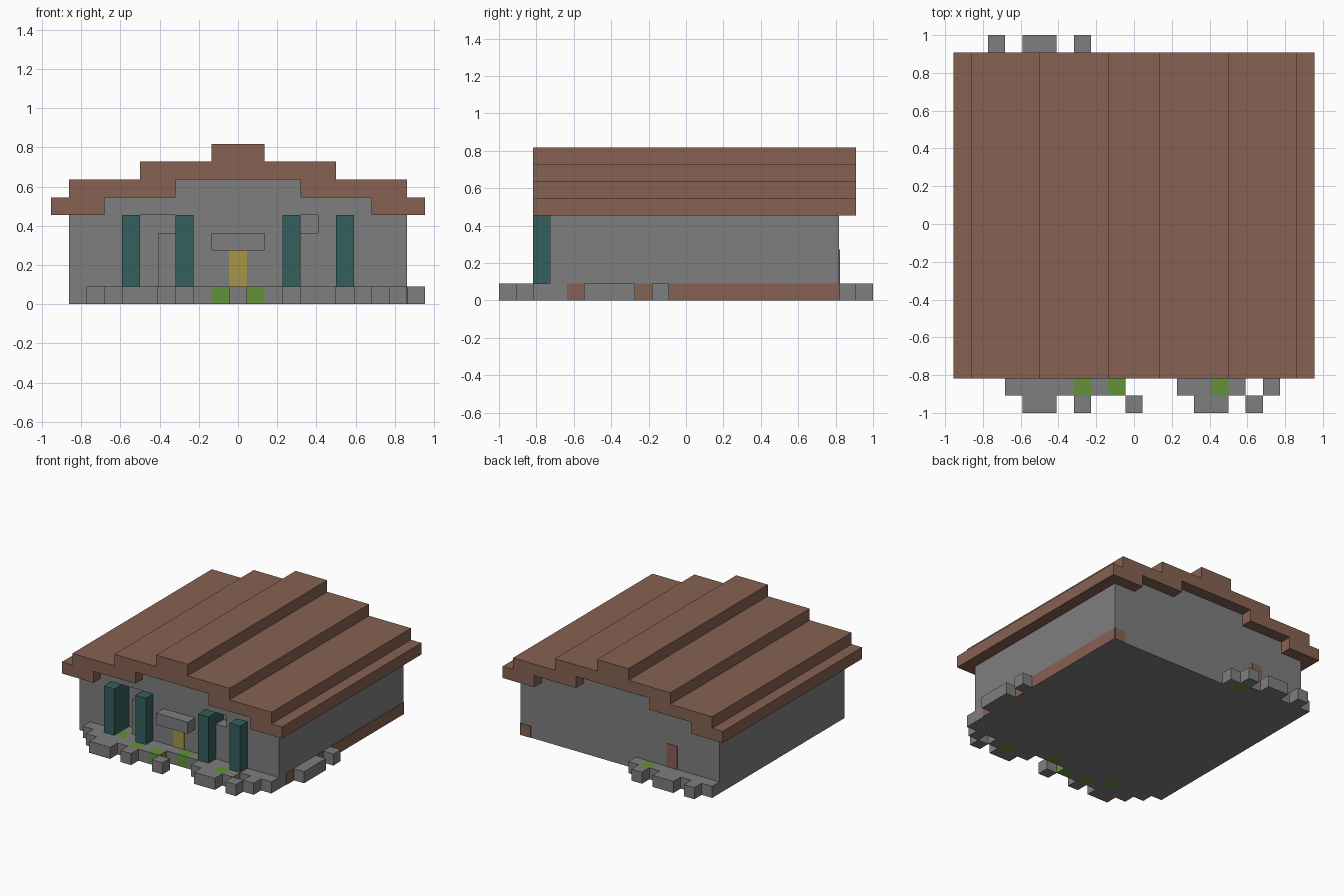
import bpy

V = 2 / 22          # edge of one cube
THIN = 0.05         # plate thickness, in cubes


def material(name, rgb):
    m = bpy.data.materials.new(name)
    m.use_nodes = True
    col = (*rgb, 1)
    m.diffuse_color = col
    bsdf = next(n for n in m.node_tree.nodes if n.type == 'BSDF_PRINCIPLED')
    bsdf.inputs["Base Color"].default_value = col
    bsdf.inputs["Roughness"].default_value = 0.9
    return m


def extrude(name, profile, y0, y1, mat):
    """Prism along y from an (x, z) outline, measured in cubes."""
    n = len(profile)
    verts = [((x - 10.5) * V, (y - 11) * V, z * V) for y in (y0, y1) for x, z in profile]
    faces = [tuple(range(n)), tuple(range(2 * n - 1, n - 1, -1))]
    faces += [(i, i + n, (i + 1) % n + n, (i + 1) % n) for i in range(n)]
    mesh = bpy.data.meshes.new(name)
    mesh.from_pydata(verts, [], faces)
    mesh.materials.append(mat)
    ob = bpy.data.objects.new(name, mesh)
    bpy.context.scene.collection.objects.link(ob)
    return ob


def box(name, x0, x1, y0, y1, z0, z1, mat):
    return extrude(name, [(x0, z0), (x1, z0), (x1, z1), (x0, z1)], y0, y1, mat)


def mirrored(half):
    """Complete a right-half outline by reflecting it."""
    return half + [(21 - x, z) for x, z in reversed(half)]


cube = bpy.data.objects.get("Cube")
if cube:
    bpy.data.objects.remove(cube, do_unlink=True)

stone = material("grey stone", (0.21, 0.21, 0.21))
tile = material("brown roof", (0.24, 0.122, 0.085))
teal = material("dark teal", (0.034, 0.117, 0.107))
moss = material("moss green", (0.122, 0.283, 0.042))
gold = material("door yellow", (0.38, 0.30, 0.06))

# Stepped roof, hollow underneath
under = [(14, 7), (14, 6), (18, 6), (18, 5)]
upper = [(21, 5), (21, 6), (20, 6), (20, 7), (16, 7), (16, 8), (12, 8), (12, 9)]
extrude("roof", mirrored(under + upper), 2, 21, tile)

# Walls with stepped gables
walls = extrude("walls", mirrored([(20, 0), (20, 5)] + under[::-1][0:1] + under[::-1][1:]),
                3, 20, stone)

# Niches beside two of the columns
niches = {
    "left_niche": [(4, 1), (6, 1), (6, 4), (7, 4), (7, 5), (4, 5)],
    "right_niche": [(13, 1), (14, 1), (14, 4), (15, 4), (15, 5), (13, 5)],
}
for name, outline in niches.items():
    cutter = extrude(name + "_cutter", outline, 2.5, 4, stone)
    cutter.hide_render = True
    cutter.hide_viewport = True
    mod = walls.modifiers.new(name, 'BOOLEAN')
    mod.operation = 'DIFFERENCE'
    mod.solver = 'EXACT'
    mod.object = cutter

# Porch columns
for i, (x, back) in enumerate([(4, 4), (7, 3), (13, 4), (16, 3)]):
    box(f"column_{i + 1}", x, x + 1, 2, back, 1, 5, teal)

# Door, canopy and painted wall patches
box("door", 10, 11, 3 - THIN, 3, 1, 3, gold)
box("door_canopy", 9, 12, 2, 3, 3, 4, stone)
box("side_wall_strip", 20, 20 + THIN, 4, 20, 0, 1, tile)
box("back_corner_patch", 19, 20, 20, 20 + THIN, 0, 1, tile)
box("back_door", 5, 6, 20, 20 + THIN, 1, 3, tile)

# Rows of paving: y row -> (start, end, material)
paving = {
    2: [(2, 5, stone), (5, 6, moss), (6, 11, stone), (11, 12, moss), (12, 20, stone)],
    1: [(3, 7, stone), (7, 8, moss), (8, 9, stone), (9, 10, moss),
        (13, 15, stone), (15, 16, moss), (16, 17, stone), (18, 19, stone)],
    0: [(4, 6, stone), (7, 8, stone), (10, 11, stone), (14, 16, stone), (17, 18, stone)],
    20: [(1, 7, stone), (7, 8, moss), (8, 9, stone)],
    21: [(2, 3, stone), (4, 6, stone), (7, 8, stone)],
}
for y, runs in paving.items():
    for x0, x1, mat in runs:
        label = "moss_block" if mat is moss else "paving_block"
        box(f"{label}_{y}_{x0}", x0, x1, y, y + 1, 0, 1, mat)

# Blocks along the side wall
for y0, y1 in [(5, 8), (9, 10)]:
    box(f"side_block_{y0}", 20, 21, y0, y1, 0, 1, stone)
